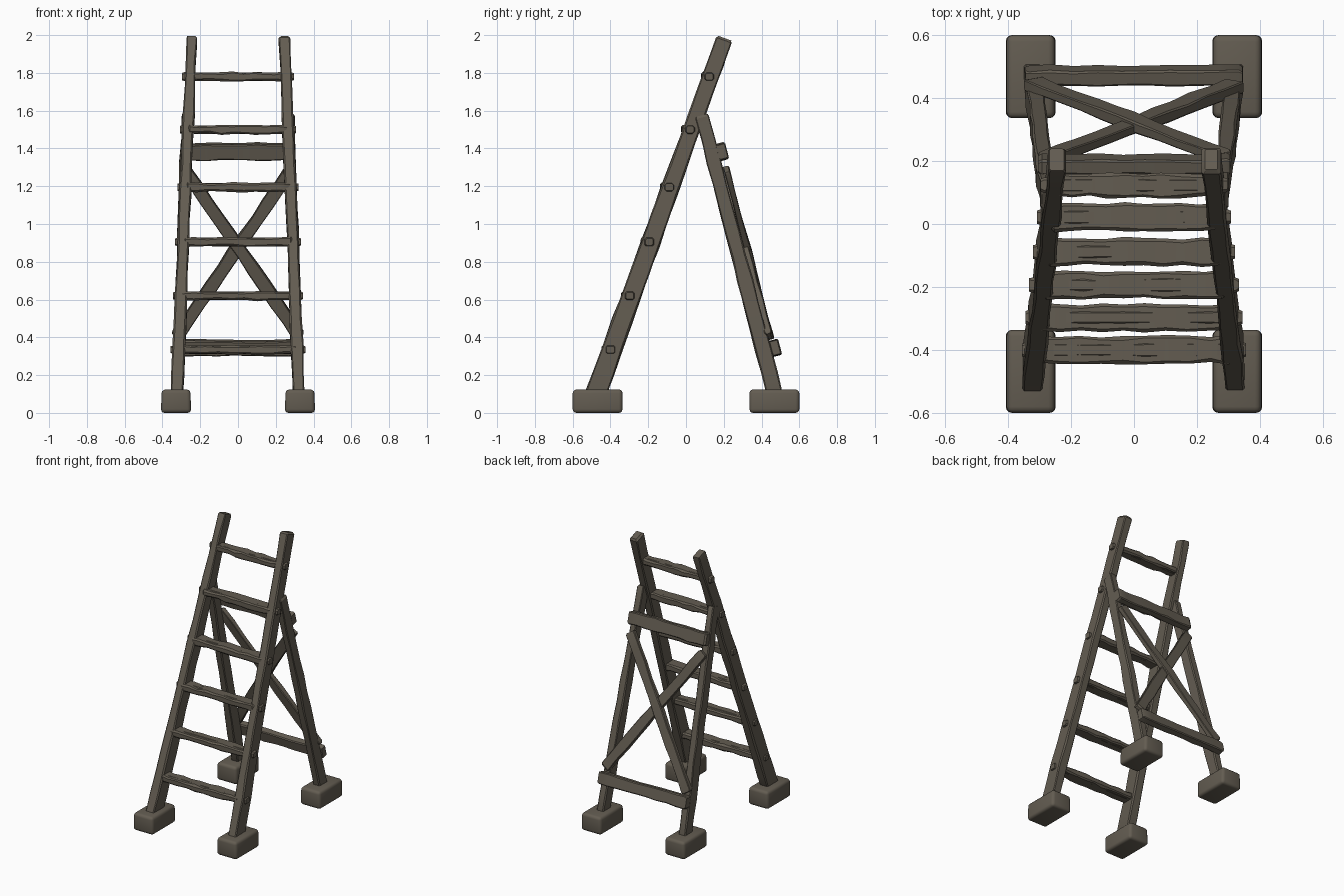
import bpy, bmesh, math, random
from mathutils import Vector

if "Cube" in bpy.data.objects:
    bpy.data.objects.remove(bpy.data.objects["Cube"])

random.seed(7)

wood = bpy.data.materials.new("weathered brown wood")
wood.diffuse_color = (0.125, 0.108, 0.083, 1)
wood.use_nodes = True
wood.node_tree.nodes["Principled BSDF"].inputs["Base Color"].default_value = wood.diffuse_color


def finish(name, bm):
    bmesh.ops.recalc_face_normals(bm, faces=bm.faces)
    me = bpy.data.meshes.new(name)
    bm.to_mesh(me)
    bm.free()
    me.materials.append(wood)
    ob = bpy.data.objects.new(name, me)
    bpy.context.collection.objects.link(ob)
    bpy.ops.object.select_all(action='DESELECT')
    ob.select_set(True)
    bpy.context.view_layer.objects.active = ob
    bpy.ops.object.shade_smooth_by_angle(angle=math.radians(32))
    return ob


def beam(name, p0, p1, w, d, normal, cut=0.2, rough=0.003, n=9):
    """Hewn timber from p0 to p1; w, d = (start, end) width and depth.
    Depth runs along normal; corners are chamfered, sides slightly uneven."""
    p0, p1 = Vector(p0), Vector(p1)
    axis = (p1 - p0).normalized()
    side = axis.cross(Vector(normal)).normalized()
    deep = side.cross(axis).normalized()
    length = (p1 - p0).length
    e = 0.012 / length
    stations = [0, e] + [i / n for i in range(1, n)] + [1 - e, 1]
    bm = bmesh.new()
    rings = []
    for i, t in enumerate(stations):
        end = i in (0, len(stations) - 1)
        k = 0.82 if end else 1.0          # worn ends
        hw = (w[0] + (w[1] - w[0]) * t) / 2 * k
        hd = (d[0] + (d[1] - d[0]) * t) / 2 * k
        hw += random.uniform(-rough, rough)
        hd += random.uniform(-rough, rough)
        c = min(hw, hd) * cut * random.uniform(0.8, 1.5)
        mid = p0.lerp(p1, t)
        if not end:
            mid = mid + (side * random.uniform(-1, 1) + deep * random.uniform(-1, 1)) * rough * 0.6
        prof = [(hw, hd - c), (hw - c, hd), (c - hw, hd), (-hw, hd - c),
                (-hw, c - hd), (c - hw, -hd), (hw - c, -hd), (hw, c - hd)]
        rings.append([bm.verts.new(mid + side * a + deep * b) for a, b in prof])
    for r, s in zip(rings, rings[1:]):
        for j in range(8):
            bm.faces.new((r[j], r[(j + 1) % 8], s[(j + 1) % 8], s[j]))
    bm.faces.new(rings[0])
    bm.faces.new(rings[-1])
    return finish(name, bm)


def foot(name, cx, cy):
    """Worn block with rounded edges."""
    bm = bmesh.new()
    bmesh.ops.create_cube(bm, size=1)
    for v in bm.verts:
        j = 0.95 if v.co.z > 0 else 1.0
        v.co = Vector((v.co.x * 0.16 * j, v.co.y * 0.264, v.co.z * 0.124))
    bmesh.ops.bevel(bm, geom=bm.edges[:], offset=0.02, segments=3,
                    profile=0.5, affect='EDGES')
    for v in bm.verts:
        v.co += Vector((cx, cy, 0.062))
    finish(name, bm)


def rail_point(z, s=1):
    """Centre of a front rail at height z."""
    t = (z - 0.12) / 1.85
    return Vector((s * (0.322 - 0.076 * t), -0.47 + 0.67 * t, z))


def leg_point(z, s=1):
    """Centre of a rear leg at height z."""
    t = (z - 0.12) / 1.45
    return Vector((s * (0.322 - 0.048 * t), 0.465 - 0.38 * t, z))


rear_normal = (0, 0.967, 0.253)

# Rails, rear legs and feet on both sides
for s, label in ((1, "right"), (-1, "left")):
    beam("front_rail_" + label, rail_point(0.08, s), rail_point(1.983, s),
         (0.066, 0.056), (0.112, 0.084), (0, -0.94, 0.34), n=14)
    beam("rear_leg_" + label, leg_point(0.08, s), leg_point(1.575, s),
         (0.056, 0.05), (0.088, 0.072), rear_normal, n=12)
    foot("front_foot_" + label, s * 0.328, -0.468)
    foot("rear_foot_" + label, s * 0.328, 0.468)

# Rungs with narrow pegs passing through the rails
for i, z in enumerate((0.335, 0.62, 0.905, 1.195, 1.5, 1.78)):
    c = rail_point(z)
    x, y = c.x, c.y - 0.008
    depth = 0.086 if i < 5 else 0.075
    beam(f"rung_{i + 1}", (-x, y, z), (x, y, z), (0.046, 0.046),
         (depth, depth), (0, 1, 0), cut=0.35, rough=0.004)
    beam(f"rung_peg_{i + 1}", (-x - 0.043, y, z), (x + 0.043, y, z),
         (0.045, 0.045), (0.05, 0.05), (0, 1, 0), cut=0.35, rough=0.001, n=3)

# Horizontal bars on the back of the rear legs
beam("rear_top_bar", (-0.305, 0.19, 1.383), (0.305, 0.19, 1.383),
     (0.088, 0.088), (0.048, 0.048), rear_normal)
beam("rear_bottom_bar", (-0.345, 0.472, 0.345), (0.345, 0.472, 0.345),
     (0.082, 0.082), (0.05, 0.05), rear_normal)

# Crossed braces, one lying slightly over the other
for s, off, label in ((1, 0.004, "a"), (-1, -0.004, "b")):
    beam("cross_brace_" + label, (s * 0.283, 0.21 + off, 1.29),
         (-s * 0.325, 0.444 + off, 0.405), (0.066, 0.07), (0.034, 0.034),
         rear_normal, n=10)
